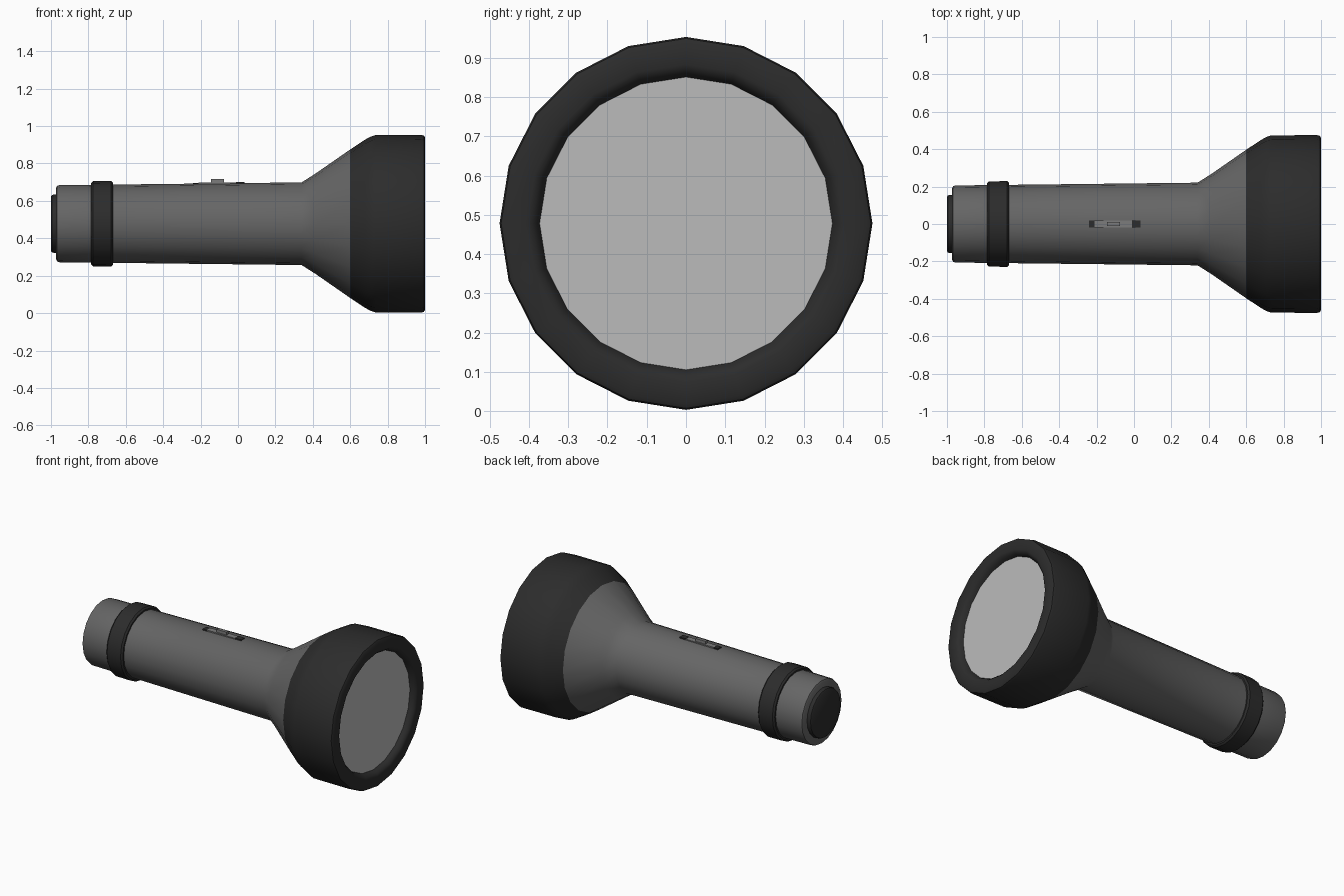
import bpy, bmesh, math

if "Cube" in bpy.data.objects:
    bpy.data.objects.remove(bpy.data.objects["Cube"])

CZ = 0.478      # height of the torch axis
SIDES = 20


def material(name, v):
    m = bpy.data.materials.new(name)
    m.diffuse_color = (v, v, v, 1)
    m.use_nodes = True
    m.node_tree.nodes["Principled BSDF"].inputs["Base Color"].default_value = m.diffuse_color
    return m


BODY = material("body_grey", 0.13)
DARK = material("black_rubber", 0.025)
LENS = material("lens_grey", 0.5)
PLATE = material("switch_grey", 0.2)


def finish(name, bm, mat, smooth=True):
    bmesh.ops.recalc_face_normals(bm, faces=bm.faces)
    me = bpy.data.meshes.new(name)
    bm.to_mesh(me)
    bm.free()
    me.materials.append(mat)
    ob = bpy.data.objects.new(name, me)
    bpy.context.collection.objects.link(ob)
    if smooth:
        bpy.ops.object.select_all(action='DESELECT')
        ob.select_set(True)
        bpy.context.view_layer.objects.active = ob
        bpy.ops.object.shade_smooth_by_angle(angle=math.radians(40))
    return ob


def lathe(name, profile, mat, start_cap=False, end_cap=False, loop=False):
    """Turn (x, radius) points about the torch axis."""
    bm = bmesh.new()
    rings = []
    for x, r in profile:
        rings.append([bm.verts.new((x, r * math.sin(a), CZ + r * math.cos(a)))
                      for a in (2 * math.pi * i / SIDES for i in range(SIDES))])
    pairs = list(zip(rings, rings[1:]))
    if loop:
        pairs.append((rings[-1], rings[0]))
    for a, b in pairs:
        for i in range(SIDES):
            j = (i + 1) % SIDES
            bm.faces.new((a[i], a[j], b[j], b[i]))
    if start_cap:
        bm.faces.new(rings[0])
    if end_cap:
        bm.faces.new(rings[-1])
    return finish(name, bm, mat)


def block(name, x0, x1, half_y, z0, z1, mat):
    bm = bmesh.new()
    bmesh.ops.create_cube(bm, size=1)
    for v in bm.verts:
        v.co.x = x0 if v.co.x < 0 else x1
        v.co.y *= 2 * half_y
        v.co.z = z0 if v.co.z < 0 else z1
    return finish(name, bm, mat, smooth=False)


# Handle flaring into the reflector cone
lathe("body", [(-0.972, 0.192), (-0.967, 0.202), (-0.955, 0.206), (-0.78, 0.208),
               (0.34, 0.221), (0.40, 0.259), (0.42, 0.272), (0.60, 0.397)],
      BODY, start_cap=True)

# Rubber tail button and grip ring
lathe("tail_cap", [(-1.0, 0.145), (-0.995, 0.153), (-0.985, 0.156), (-0.965, 0.156)],
      DARK, start_cap=True)
lathe("grip_ring", [(-0.785, 0.20), (-0.785, 0.218), (-0.775, 0.228), (-0.678, 0.229),
                    (-0.668, 0.219), (-0.668, 0.20)], DARK, loop=True)

# Rubber head with rolled bezel
lathe("head", [(0.60, 0.397), (0.68, 0.45), (0.71, 0.466), (0.735, 0.474), (0.98, 0.475),
               (0.994, 0.471), (1.0, 0.46), (1.0, 0.405), (0.995, 0.392),
               (0.982, 0.380), (0.965, 0.373)], DARK)
lathe("lens", [(0.965, 0.373)], LENS, end_cap=True)

# Slide switch along the top
block("switch_plate", -0.21, -0.01, 0.018, 0.67, 0.698, PLATE)
block("switch_end_rear", -0.24, -0.21, 0.018, 0.67, 0.697, DARK)
block("switch_end_front", -0.01, 0.035, 0.018, 0.67, 0.700, DARK)
block("switch_button", -0.145, -0.075, 0.010, 0.69, 0.717, PLATE)
